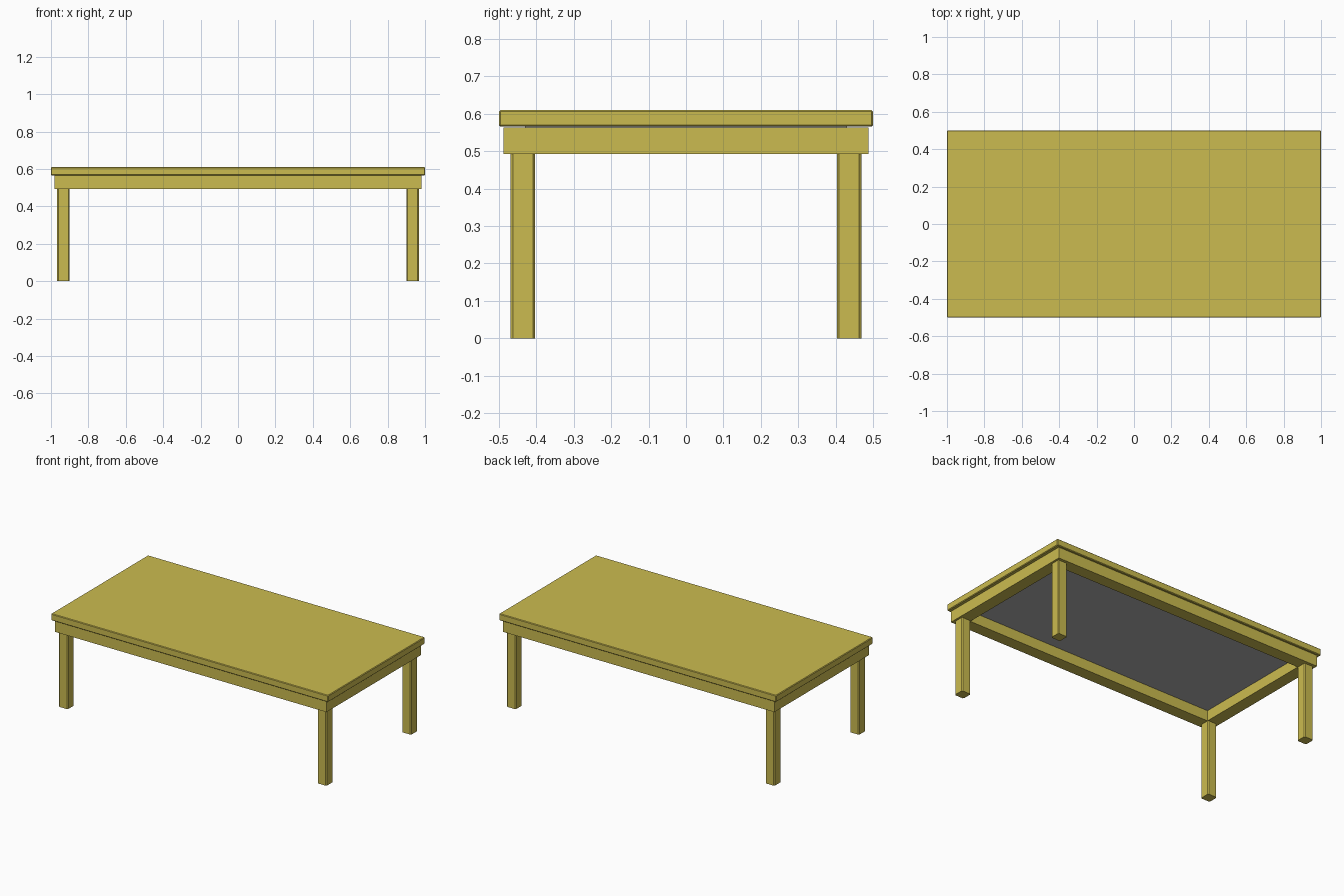
import bpy
import bmesh

cube = bpy.data.objects.get("Cube")
if cube:
    bpy.data.objects.remove(cube, do_unlink=True)


def material(name, colour):
    mat = bpy.data.materials.new(name)
    mat.use_nodes = True
    mat.diffuse_color = colour
    mat.node_tree.nodes["Principled BSDF"].inputs["Base Color"].default_value = colour
    return mat


yellow = material("mustard yellow", (0.60, 0.50, 0.08, 1))
grey = material("underside grey", (0.43, 0.43, 0.43, 1))


def add_object(name, bm, mat):
    mesh = bpy.data.meshes.new(name)
    bm.to_mesh(mesh)
    bm.free()
    mesh.materials.append(mat)
    obj = bpy.data.objects.new(name, mesh)
    bpy.context.collection.objects.link(obj)
    return obj


def box(name, low, high, mat, bevel=0, upright_only=False):
    """Box between two corners, with optional chamfered edges."""
    bm = bmesh.new()
    bmesh.ops.create_cube(bm, size=1)
    for v in bm.verts:
        v.co = [(h if c > 0 else l) for c, l, h in zip(v.co, low, high)]
    if bevel:
        edges = [e for e in bm.edges if not upright_only
                 or abs(e.verts[0].co.z - e.verts[1].co.z) > 0.01]
        bmesh.ops.bevel(bm, geom=edges, offset=bevel, segments=1, affect='EDGES')
    return add_object(name, bm, mat)


# Tabletop and the panel beneath it
box("tabletop", (-1, -0.5, 0.566), (1, 0.5, 0.61), yellow, bevel=0.004)
box("underside_panel", (-0.92, -0.43, 0.56), (0.92, 0.43, 0.568), grey)

# Apron frame: a mitred ring, extruded upwards
OUT_X, OUT_Y, THICK = 0.98, 0.488, 0.08
BOTTOM, TOP = 0.492, 0.564
bm = bmesh.new()
rings = []
for z in (BOTTOM, TOP):
    for inset in (0, THICK):
        rings.append([bm.verts.new((sx * (OUT_X - inset), sy * (OUT_Y - inset), z))
                      for sx, sy in ((-1, -1), (1, -1), (1, 1), (-1, 1))])
low_out, low_in, high_out, high_in = rings
loop = (low_out, high_out, high_in, low_in)
for a, b in zip(loop, loop[1:] + loop[:1]):
    for i in range(4):
        j = (i + 1) % 4
        bm.faces.new((a[i], a[j], b[j], b[i]))
bmesh.ops.recalc_face_normals(bm, faces=bm.faces)
add_object("apron_frame", bm, yellow)

# Four square legs with eased upright edges
for side, sx in (("left", 1), ("right", -1)):
    for end, sy in (("front", -1), ("back", 1)):
        x, y = sx * 0.934, sy * 0.436
        box(f"{end}_{side}_leg", (x - 0.033, y - 0.033, 0),
            (x + 0.033, y + 0.033, BOTTOM + 0.01), yellow,
            bevel=0.006, upright_only=True)
